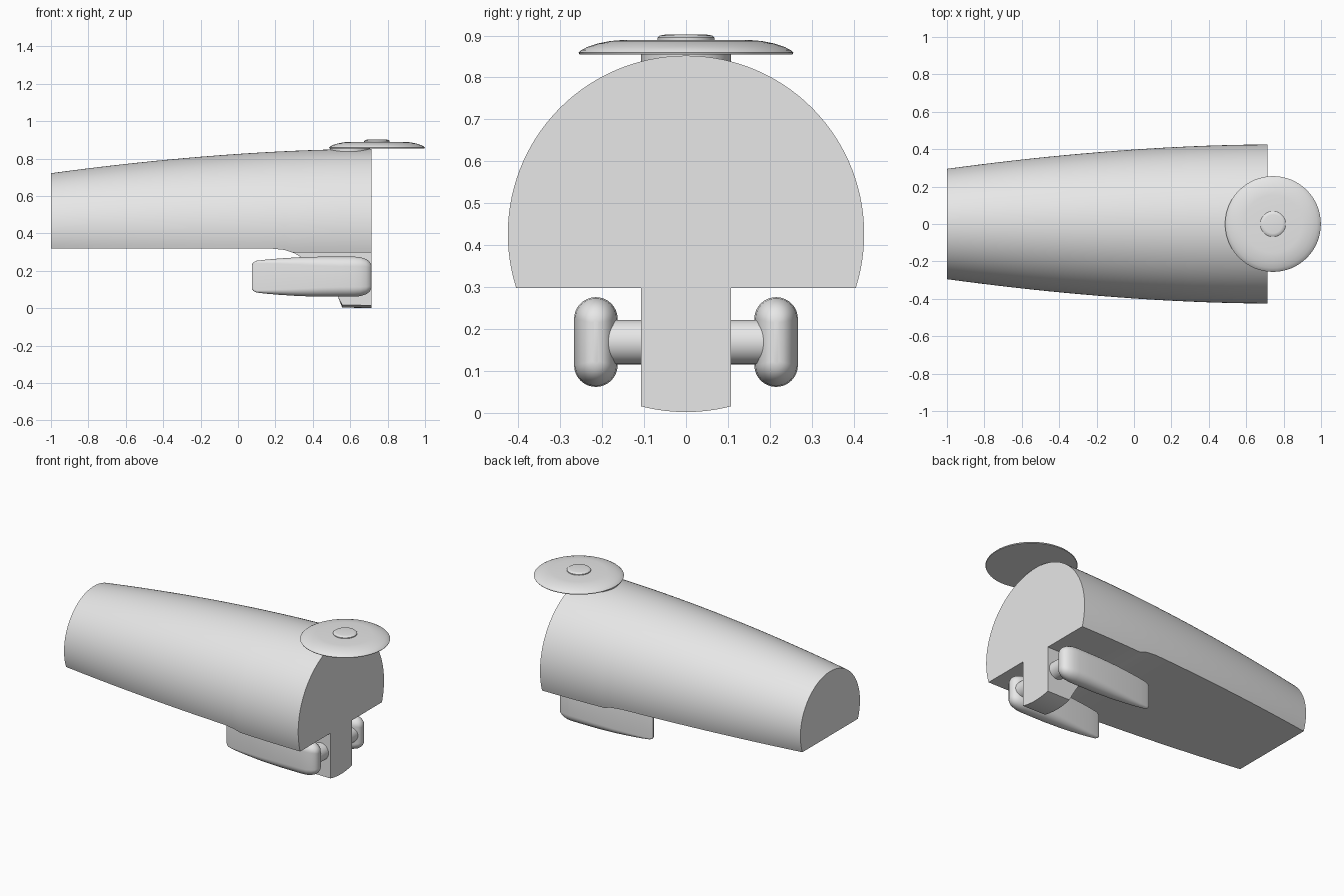
import bpy, bmesh, math
from mathutils import Vector

cube = bpy.data.objects.get("Cube")
if cube:
    bpy.data.objects.remove(cube, do_unlink=True)

grey = bpy.data.materials.new("light grey")
grey.use_nodes = True
COLOUR = (0.8, 0.8, 0.8, 1)
grey.diffuse_color = COLOUR
grey.node_tree.nodes["Principled BSDF"].inputs["Base Color"].default_value = COLOUR

AXIS_Z = 0.427      # height of the hull axis
REAR = 0.715        # x of the flat rear plane


def loft(name, sections, angle=35):
    """Skin a row of equal-length closed sections and cap both ends."""
    bm = bmesh.new()
    rings = [[bm.verts.new(p) for p in s] for s in sections]
    n = len(rings[0])
    for a, b in zip(rings, rings[1:]):
        for i in range(n):
            j = (i + 1) % n
            bm.faces.new((a[i], a[j], b[j], b[i]))
    bm.faces.new(rings[0][::-1])
    bm.faces.new(rings[-1])
    bmesh.ops.recalc_face_normals(bm, faces=bm.faces)
    mesh = bpy.data.meshes.new(name)
    bm.to_mesh(mesh)
    bm.free()
    mesh.materials.append(grey)
    ob = bpy.data.objects.new(name, mesh)
    bpy.context.collection.objects.link(ob)
    bpy.ops.object.select_all(action='DESELECT')
    ob.select_set(True)
    bpy.context.view_layer.objects.active = ob
    bpy.ops.object.shade_smooth_by_angle(angle=math.radians(angle))
    return ob


def turned(name, profile, centre, axis='Z', sides=64, angle=35):
    """Turn (radius, offset) pairs round an axis."""
    sections = []
    for r, h in profile:
        ring = []
        for i in range(sides):
            t = math.tau * i / sides
            u, v = r * math.cos(t), r * math.sin(t)
            ring.append(Vector(centre) + Vector((u, v, h) if axis == 'Z' else (u, h, v)))
        sections.append(ring)
    return loft(name, sections, angle)


def interpolate(points, x):
    """Smoothly eased value through a few (x, value) points."""
    for (x0, v0), (x1, v1) in zip(points, points[1:]):
        if x <= x1:
            return v0 + (v1 - v0) * max(0, x - x0) / (x1 - x0)
    return points[-1][1]


def hull_radius(x):
    return 0.425 - 0.13 * ((REAR - x) / (1 + REAR)) ** 1.8


# Hull: tapering round body with a flat belly
belly = [(-1, 0.32), (0.17, 0.32), (0.25, 0.312), (0.29, 0.298), (REAR, 0.298)]
stations = [-1 + 0.09 * i for i in range(13)] + [0.17, 0.21, 0.25, 0.29, 0.4, 0.5, 0.6, REAR]
sections = []
for x in stations:
    r = hull_radius(x)
    a = math.asin((interpolate(belly, x) - AXIS_Z) / r)
    angles = [a + (math.pi - 2 * a) * i / 72 for i in range(73)]
    sections.append([(x, r * math.cos(t), AXIS_Z + r * math.sin(t)) for t in angles])
loft("hull", sections)

# Pylon: keel with a curved leading edge and a rounded underside
edge = [(0.2, 0.34), (0.25, 0.312), (0.3, 0.295), (0.34, 0.272), (0.38, 0.243), (0.42, 0.208),
        (0.46, 0.168), (0.5, 0.118), (0.535, 0.06)]
sections = []
for i in range(13):
    y = -0.107 + 0.214 * i / 12
    outline = edge + [(x, AXIS_Z - math.sqrt(hull_radius(x) ** 2 - y * y))
                      for x in (0.557, 0.63, REAR)] + [(REAR, 0.34)]
    sections.append([(x, y, z) for x, z in outline])
loft("pylon", sections)

# Pods: rounded at the rear, drawn to a thin upright edge at the front
POD_Z = 0.169
shape = [(0.075, 0.004, 0.066), (0.082, 0.007, 0.077), (0.1, 0.011, 0.085), (0.15, 0.019, 0.091),
         (0.22, 0.028, 0.097), (0.33, 0.04, 0.104), (0.45, 0.049, 0.107), (0.55, 0.052, 0.107),
         (0.62, 0.052, 0.107), (0.655, 0.049, 0.104), (0.685, 0.041, 0.094),
         (0.703, 0.03, 0.081), (0.712, 0.018, 0.066), (REAR, 0.006, 0.052)]
for side, label in ((1, "left"), (-1, "right")):
    sections = []
    for x, w, h in shape:
        ring = []
        for i in range(34):
            top = 1 if i < 17 else -1
            t = math.pi * (i % 17) / 16
            ring.append((x, side * 0.215 + top * w * math.cos(t),
                         POD_Z + top * (h - w + w * math.sin(t))))
        sections.append(ring)
    loft(label + "_pod", sections, 50)
    turned(label + "_strut", [(0.053, 0), (0.053, side * 0.12)],
           (0.65, side * 0.09, POD_Z), axis='Y', sides=48)

# Dish with its central button and the short neck below it
DISH = (0.743, 0, 0.855)
turned("dish_neck", [(0.107, -0.06), (0.107, 0.002)], (0.598, 0, 0.855))
turned("dish", [(0.254, 0), (0.256, 0.004), (0.25, 0.01), (0.235, 0.018), (0.21, 0.026),
                (0.18, 0.032), (0.155, 0.034), (0.06, 0.035)], DISH, angle=40)
turned("dish_button", [(0.068, 0.03), (0.068, 0.04), (0.062, 0.045), (0.05, 0.047)], DISH)
